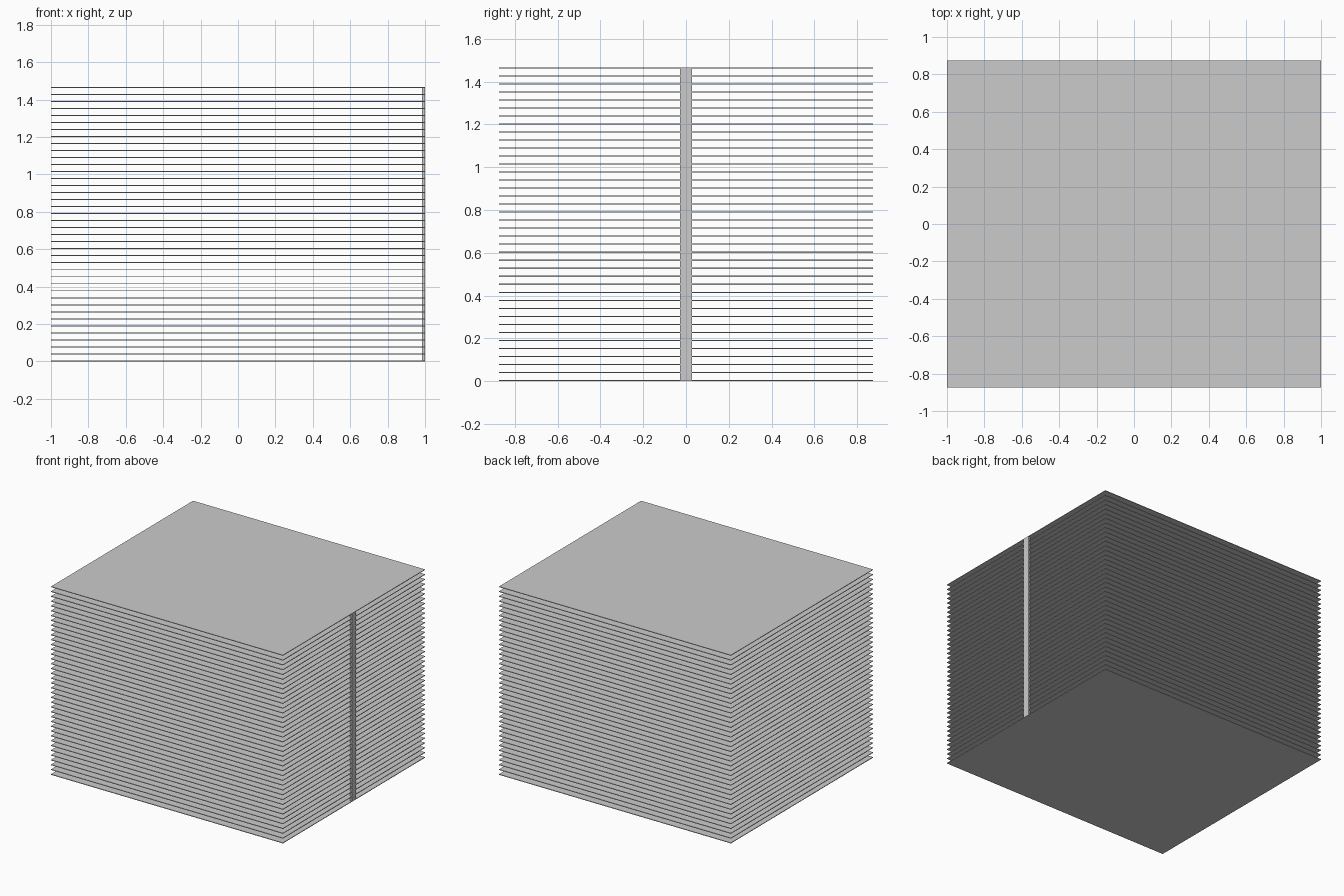
import bpy

cube = bpy.data.objects.get("Cube")
if cube:
    bpy.data.objects.remove(cube, do_unlink=True)

PLATES = 40
PITCH = 0.0375
THICK = 0.005
WIDTH, DEPTH = 2.0, 1.75
HEIGHT = (PLATES - 1) * PITCH + THICK

# Single plain grey
grey = bpy.data.materials.new("light_grey")
grey.use_nodes = True
colour = (0.6, 0.6, 0.6, 1.0)
grey.diffuse_color = colour
grey.node_tree.nodes["Principled BSDF"].inputs["Base Color"].default_value = colour


def box(name, size, centre):
    bpy.ops.mesh.primitive_cube_add(size=1, location=centre)
    obj = bpy.context.object
    obj.name = name
    obj.scale = size
    bpy.ops.object.transform_apply(location=False, rotation=False, scale=True)
    obj.data.materials.append(grey)
    return obj


# Stack of thin, evenly spaced plates
plates = box("plate_stack", (WIDTH, DEPTH, THICK), (0, 0, THICK / 2))
array = plates.modifiers.new("stack", 'ARRAY')
array.count = PLATES
array.use_relative_offset = False
array.use_constant_offset = True
array.constant_offset_displace = (0, 0, PITCH)

# Upright strip holding the plates together on the left side
STRIP = 0.015
box("support_strip", (STRIP, 0.054, HEIGHT), (WIDTH / 2 - STRIP / 2, 0, HEIGHT / 2))
